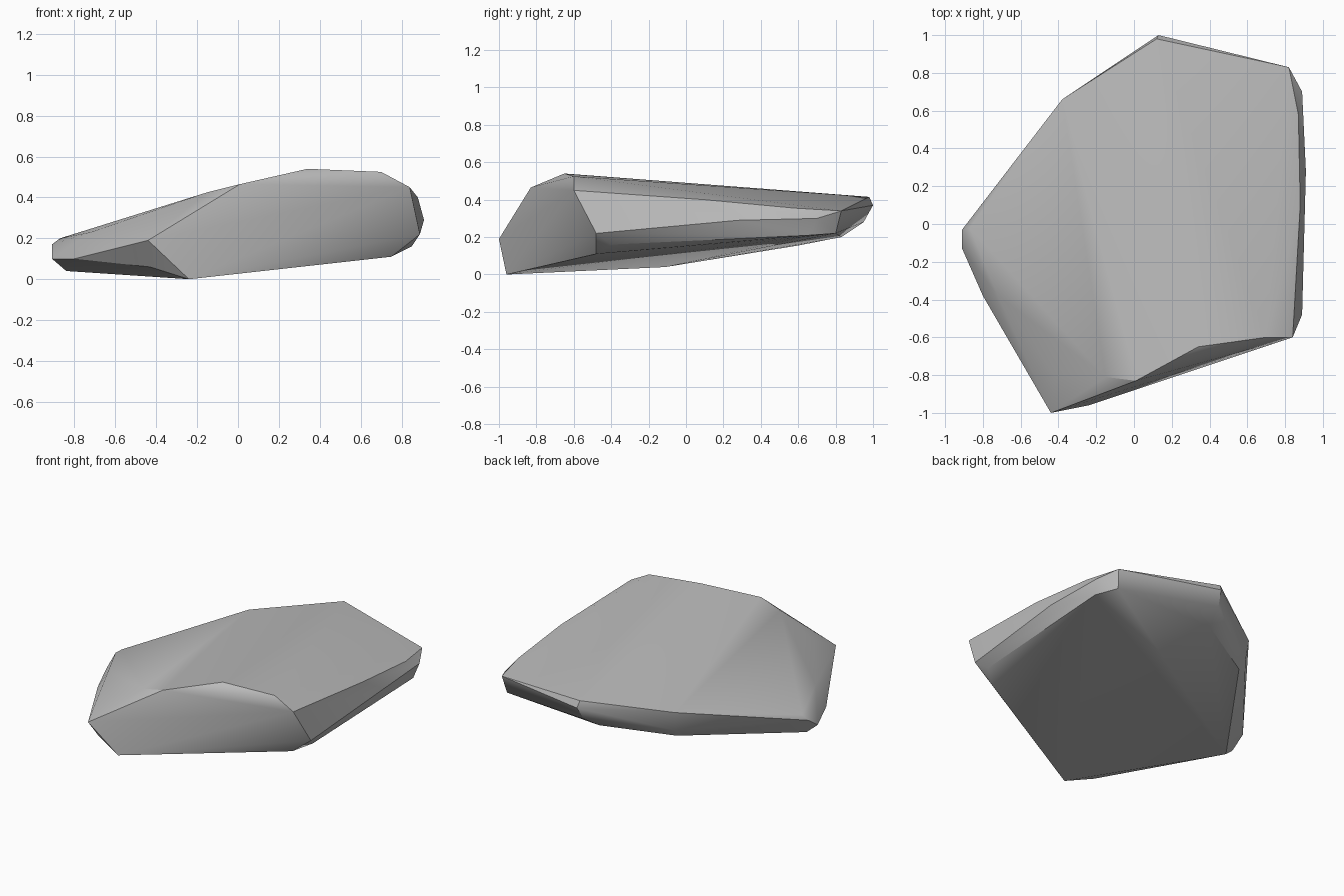
import bpy
import bmesh
import math

default_cube = bpy.data.objects.get("Cube")
if default_cube:
    bpy.data.objects.remove(default_cube, do_unlink=True)


def make_material(name, colour):
    material = bpy.data.materials.new(name)
    material.use_nodes = True
    material.diffuse_color = colour
    material.node_tree.nodes["Principled BSDF"].inputs["Base Color"].default_value = colour
    return material


def build_stone(name, rims, material):
    """Wrap a tight convex skin around stacked rims and shade its soft bevels."""
    bm = bmesh.new()
    for rim in rims:
        for point in rim:
            bm.verts.new(point)
    hull = bmesh.ops.convex_hull(bm, input=bm.verts[:])
    unused = {v for v in hull["geom_interior"] + hull["geom_unused"]
              if isinstance(v, bmesh.types.BMVert)}
    bmesh.ops.delete(bm, geom=list(unused), context="VERTS")
    bmesh.ops.recalc_face_normals(bm, faces=bm.faces[:])

    mesh = bpy.data.meshes.new(name)
    bm.to_mesh(mesh)
    bm.free()
    mesh.materials.append(material)
    stone = bpy.data.objects.new(name, mesh)
    bpy.context.collection.objects.link(stone)

    bpy.ops.object.select_all(action="DESELECT")
    stone.select_set(True)
    bpy.context.view_layer.objects.active = stone
    bpy.ops.object.shade_smooth_by_angle(angle=math.radians(30))
    return stone


# Underside: tilted slab outline
underside = [
    (-.24, -.96, 0), (.75, -.48, .11), (.8, .62, .2),
    (.08, .83, .2), (-.35, .6, .155), (-.84, -.11, .04), (-.43, -.9, .06),
]

# Waist: widest outline, with chipped corners
waist = [
    (-.44, -1, .19), (.85, -.4, .16), (.89, -.48, .22), (.91, .28, .29),
    (.89, .7, .3), (.87, .66, .21), (.8, .8, .22), (.13, 1, .37),
    (.11, .95, .28), (-.37, .64, .21), (-.91, -.03, .17), (-.91, -.13, .1),
    (-.8, -.38, .1),
]

# Crown: broad top face, raised towards the front
crown = [
    (.01, -.83, .465), (.34, -.65, .54), (.7, -.6, .525), (.84, -.6, .45),
    (.88, .1, .4), (.87, .58, .355), (.82, .83, .34), (.12, .98, .415),
    (-.38, .66, .345), (-.87, -.02, .2), (-.72, -.38, .23),
    (-.42, -.8, .29), (-.15, -.81, .425),
]

stone_grey = make_material("stone grey", (.5, .5, .5, 1))
build_stone("flat_rock", (underside, waist, crown), stone_grey)
